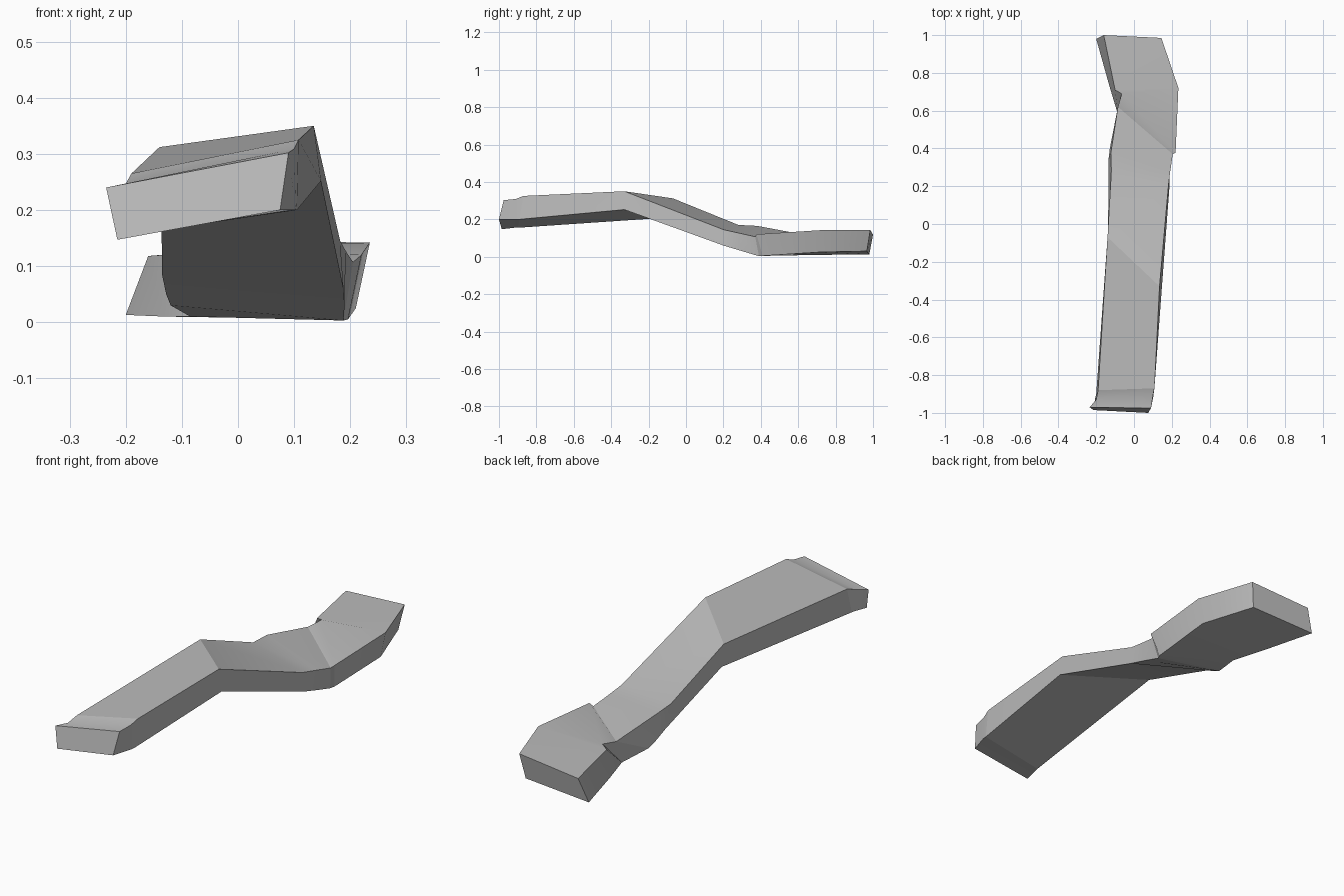
import bpy
import bmesh
import math

default_cube = bpy.data.objects.get("Cube")
if default_cube:
    bpy.data.objects.remove(default_cube, do_unlink=True)


def make_material(name, colour):
    material = bpy.data.materials.new(name)
    material.use_nodes = True
    material.diffuse_color = colour
    shader = next(n for n in material.node_tree.nodes if n.type == "BSDF_PRINCIPLED")
    shader.inputs["Base Color"].default_value = colour
    return material


def loft(name, sections, material, front_cap=False, back_cap=False):
    """Skin four-cornered sections (top left, top right, bottom right, bottom left)."""
    bm = bmesh.new()
    rings = [[bm.verts.new(corner) for corner in section] for section in sections]
    for near, far in zip(rings, rings[1:]):
        for i in range(len(near)):
            j = (i + 1) % len(near)
            bm.faces.new((near[i], near[j], far[j], far[i]))
    if front_cap:
        bm.faces.new(list(reversed(rings[0])))
    if back_cap:
        bm.faces.new(rings[-1])
    mesh = bpy.data.meshes.new(name)
    bm.to_mesh(mesh)
    bm.free()
    mesh.materials.append(material)
    part = bpy.data.objects.new(name, mesh)
    bpy.context.collection.objects.link(part)

    # Smooth shading with the plank's long edges kept sharp
    bpy.ops.object.select_all(action="DESELECT")
    part.select_set(True)
    bpy.context.view_layer.objects.active = part
    bpy.ops.object.shade_smooth_by_angle(angle=math.radians(30))
    return part


grey = make_material("plain grey", (0.5, 0.5, 0.5, 1))

# Sections where neighbouring parts meet
lip_joint = [(-.19, -.88, .265), (.108, -.87, .325), (.105, -.89, .2), (-.2, -.9, .155)]
foot_joint = [(-.085, .62, .12), (.205, .37, .107), (.188, .39, .003), (-.12, .44, .03)]

# Flared lip closing the raised front end
loft("front_lip", [
    [(-.235, -.97, .24), (.09, -.975, .302), (.075, -1, .2), (-.215, -.985, .147)],
    [(-.2, -.93, .247), (.1, -.91, .309), (.103, -.91, .2), (-.205, -.92, .155)],
    lip_joint,
], grey, front_cap=True)

# Long beam, level at the front and dropping past a slanted bend
loft("beam", [
    lip_joint,
    [(-.14, -.07, .312), (.135, -.33, .35), (.148, -.33, .252), (-.137, -.06, .212)],
    [(-.12, .28, .17), (.182, .2, .145), (.188, .2, .06), (-.135, .34, .083)],
    [(-.122, .38, .165), (.192, .28, .127), (.19, .3, .03), (-.128, .4, .05)],
    foot_joint,
], grey)

# Wide angled foot pad at the back
loft("foot_pad", [
    foot_joint,
    [(-.065, .69, .13), (.22, .377, .12), (.196, .41, .005), (-.085, .58, .01)],
    [(-.1, .71, .122), (.235, .72, .142), (.21, .72, .025), (-.13, .73, .01)],
    [(-.16, 1, .118), (.145, .985, .143), (.125, .967, .03), (-.2, .98, .013)],
], grey, back_cap=True)
